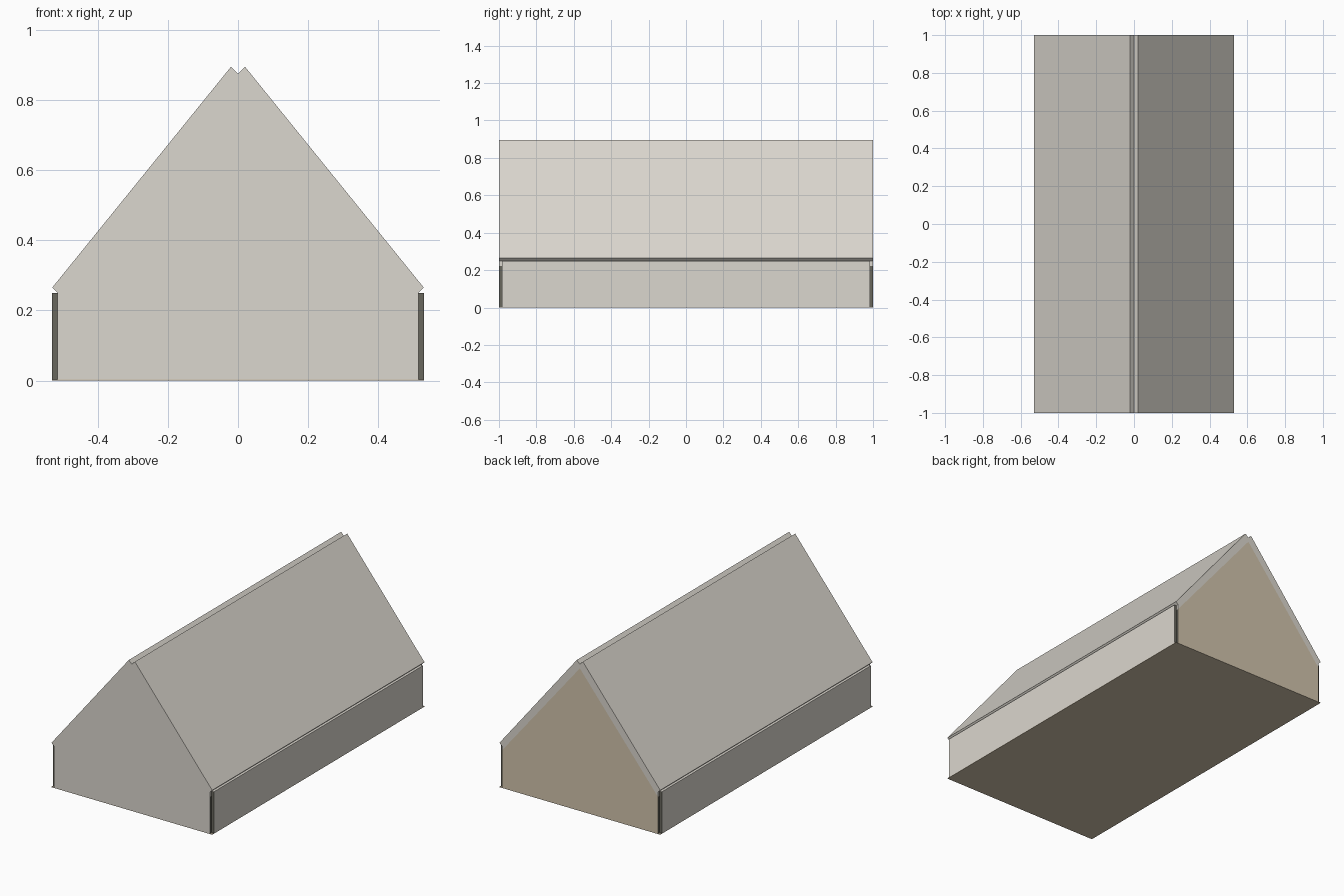
import bpy, bmesh

if "Cube" in bpy.data.objects:
    bpy.data.objects.remove(bpy.data.objects["Cube"])

def material(name, rgb):
    m = bpy.data.materials.new(name)
    m.diffuse_color = (*rgb, 1.0)
    m.use_nodes = True
    m.node_tree.nodes["Principled BSDF"].inputs["Base Color"].default_value = m.diffuse_color
    return m

grey = material("pale_grey", (0.71, 0.68, 0.62))
tan = material("tan", (0.64, 0.55, 0.41))
dark = material("dark_seam", (0.14, 0.135, 0.11))

def prism(name, profile, y0, y1, mat, seam_axis=None):
    """Extrude an x-z profile along y; faces along seam_axis may be seam coloured."""
    bm = bmesh.new()
    face = bm.faces.new([bm.verts.new((x, y0, z)) for x, z in profile])
    out = bmesh.ops.extrude_face_region(bm, geom=[face])
    moved = [v for v in out["geom"] if isinstance(v, bmesh.types.BMVert)]
    bmesh.ops.translate(bm, verts=moved, vec=(0, y1 - y0, 0))
    bmesh.ops.recalc_face_normals(bm, faces=bm.faces[:])
    if seam_axis is not None:
        for f in bm.faces:
            if abs(f.normal[seam_axis]) > 0.95:
                f.material_index = 1
    me = bpy.data.meshes.new(name)
    bm.to_mesh(me)
    bm.free()
    me.materials.append(mat)
    me.materials.append(dark)
    ob = bpy.data.objects.new(name, me)
    bpy.context.collection.objects.link(ob)
    return ob

HALF, IN_X, IN_Y = 0.53, 0.515, 0.985
BASE, EAVE = 0.003, 0.25

# floor sheet
prism("floor", [(-HALF, 0), (HALF, 0), (HALF, BASE), (-HALF, BASE)], -1, 1, tan)

# gable ends, with dark edges in the corner grooves
gable = [(-IN_X, BASE), (IN_X, BASE), (IN_X, 0.222), (0, 0.85), (-IN_X, 0.222)]
prism("front_gable", gable, -1, -IN_Y, grey, 0)
prism("back_gable", gable, IN_Y, 1, tan, 0)

# side walls and roof slopes, mirrored across x
wall = [(IN_X, BASE), (HALF, BASE), (HALF, EAVE), (IN_X, EAVE)]
roof = [(0, 0.875), (0.02, 0.895), (HALF, 0.265), (IN_X, EAVE), (IN_X, 0.222), (0, 0.85)]
for side, s in (("right", 1), ("left", -1)):
    prism(side + "_wall", [(s * x, z) for x, z in wall], -IN_Y, IN_Y, grey, 1)
    prism(side + "_roof", [(s * x, z) for x, z in roof], -1, 1, grey)
